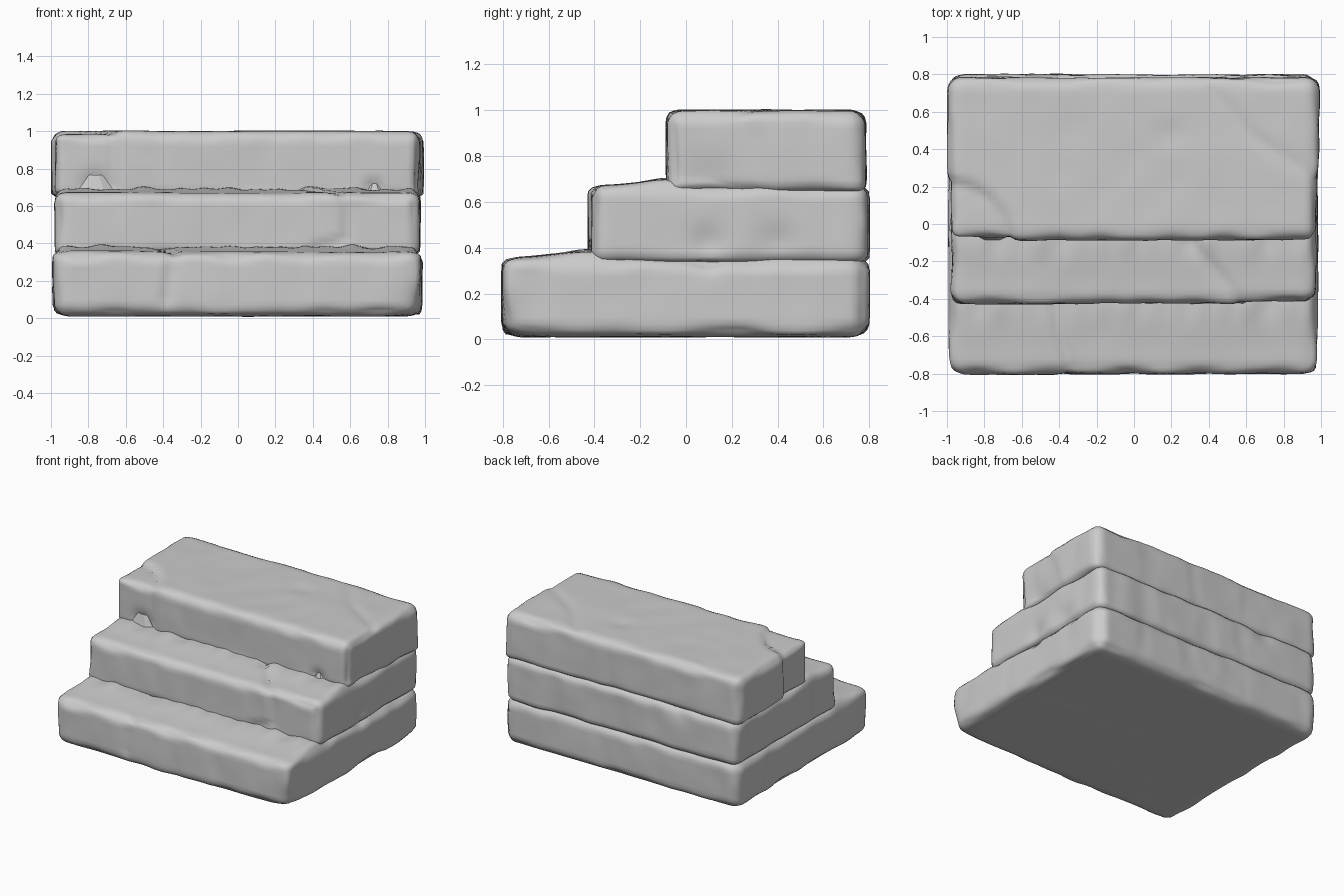
import bpy, bmesh, math
from mathutils import Vector, noise, geometry

if "Cube" in bpy.data.objects:
    bpy.data.objects.remove(bpy.data.objects["Cube"])

STEP = 0.028


def dist_to_path(p, path):
    best = 9.0
    for a, b in zip(path, path[1:]):
        q, t = geometry.intersect_point_line(p, a, b)
        q = a if t < 0 else b if t > 1 else q
        best = min(best, (p - q).length)
    return best


def soft(a, b, x):
    t = max(0.0, min(1.0, (x - a) / (b - a)))
    return t * t * (3 - 2 * t)


def slab(name, lo, hi, r, r_top, r_bottom, seed, tread=None, cracks=(), dents=(), drop=None):
    """Worn stone block: dense box, rounded, then weathered along its normals."""
    lo, hi = Vector(lo), Vector(hi)
    mid, half = (lo + hi) / 2, (hi - lo) / 2
    bm = bmesh.new()
    bmesh.ops.create_cube(bm, size=2)
    for v in bm.verts:
        v.co = Vector([mid[i] + v.co[i] * half[i] for i in range(3)])
    for axis in range(3):
        n = round((hi[axis] - lo[axis]) / STEP)
        no = Vector([float(i == axis) for i in range(3)])
        for k in range(1, n):
            co = mid.copy()
            co[axis] = lo[axis] + (hi[axis] - lo[axis]) * k / n
            bmesh.ops.bisect_plane(bm, geom=bm.verts[:] + bm.edges[:] + bm.faces[:],
                                   plane_co=co, plane_no=no)
    paths = [([Vector(c) for c in path], depth, width) for path, depth, width in cracks]
    off = Vector((seed * 7.3, seed * 3.1, seed * 5.7))
    for v in bm.verts:
        p = v.co.copy()
        rad = Vector((r, r, r_top if p.z > mid.z else r_bottom))
        inner = Vector([max(lo[i] + rad[i], min(hi[i] - rad[i], p[i])) for i in range(3)])
        u = Vector([(p[i] - inner[i]) / rad[i] for i in range(3)]).normalized()
        q = inner + Vector([u[i] * rad[i] for i in range(3)])
        nrm = Vector([u[i] / rad[i] for i in range(3)]).normalized()
        flat = max(abs(c) for c in nrm)
        # broad unevenness, with more chipping on the rounded edges
        edge = 1 - soft(0.75, 1.0, flat)
        push = 0.006 * noise.noise(q * 2.2 + off) + 0.003 * noise.noise(q * 6 + off)
        push += edge * 0.018 * noise.noise(q * 5 - off)
        side = 1 - abs(nrm.z)
        push -= side * 0.014 * max(0, noise.noise(Vector((q.x * 5, q.y * 5, q.z * 2)) + off * 2))
        if q.z < lo.z + 0.02 and lo.z < 0.1:
            push *= 0.4
        for path, depth, width in paths:
            push -= depth * math.exp(-(dist_to_path(q, path) / width) ** 2)
        for c, depth, width in dents:
            push -= depth * math.exp(-((q - Vector(c)).length / width) ** 2)
        if drop:
            push -= drop(q)
        q += nrm * push
        # exposed tread rises gently to the riser behind it
        if tread and nrm.z > 0:
            y0, y1, rise = tread
            q.z += rise * nrm.z * soft(y0, y1, q.y) * (1 - soft(y1 + 0.03, y1 + 0.15, q.y))
            near = math.exp(-((q.y - y1) / 0.08) ** 2)
            q.z += near * 0.022 * nrm.z * noise.noise(Vector((q.x * 9, 0, seed)))
        v.co = q
    bmesh.ops.recalc_face_normals(bm, faces=bm.faces)
    me = bpy.data.meshes.new(name)
    bm.to_mesh(me)
    bm.free()
    me.shade_smooth()
    ob = bpy.data.objects.new(name, me)
    bpy.context.collection.objects.link(ob)
    return ob


# bottom step, with a crack running over the tread and down the front
slab("bottom_step", (-0.99, -0.805, 0.01), (0.985, 0.80, 0.358), 0.085, 0.06, 0.07, 1,
     tread=(-0.75, -0.43, 0.025),
     cracks=[([(-0.43, -0.42, 0.36), (-0.39, -0.6, 0.36), (-0.34, -0.76, 0.35),
               (-0.36, -0.80, 0.26), (-0.38, -0.80, 0.1)], 0.016, 0.03)],
     dents=[((0.99, -0.8, 0.05), 0.03, 0.12), ((0.98, 0.1, 0.35), 0.02, 0.06)])

# middle step, right end of the front slightly set back behind its crack
slab("middle_step", (-0.98, -0.428, 0.33), (0.975, 0.80, 0.672), 0.075, 0.05, 0.045, 2,
     tread=(-0.38, -0.09, 0.02),
     cracks=[([(0.3, -0.09, 0.67), (0.46, -0.28, 0.67), (0.57, -0.42, 0.65),
               (0.585, -0.43, 0.55), (0.58, -0.43, 0.42), (0.42, -0.43, 0.37)], 0.017, 0.025)],
     dents=[((0.97, 0.1, 0.42), 0.02, 0.07), ((0.97, 0.4, 0.42), 0.018, 0.08),
            ((-0.5, 0.8, 0.66), 0.02, 0.08)],
     drop=lambda q: 0.012 * soft(0.58, 0.62, q.x) * (1 - soft(-0.42, -0.36, q.y)))


# top step, broken front left corner and a cracked right end
def top_drop(q):
    corner = soft(0.0, 0.04, 0.36 - math.hypot(q.x + 1.0, q.y + 0.12))
    right = soft(0.93, 0.98, q.x) * (1 - soft(0.22, 0.3, q.y + 0.3 * (q.z - 0.95)))
    return 0.018 * corner + 0.015 * right


arc = [(-1.0 + 0.35 * math.cos(a), -0.12 + 0.35 * math.sin(a), 0.99)
       for a in (0.1, 0.45, 0.8, 1.2, 1.55)]
slab("top_step", (-1.0, -0.088, 0.64), (0.992, 0.785, 1.0), 0.075, 0.06, 0.04, 3,
     cracks=[([(-0.66, -0.09, 0.7)] + arc + [(-1.0, 0.22, 0.65)], 0.015, 0.022),
             ([(0.42, 0.72, 1.0), (0.62, 0.48, 1.0), (0.97, 0.25, 0.98),
               (0.99, 0.32, 0.85), (0.99, 0.37, 0.67)], 0.009, 0.03)],
     dents=[((-0.76, -0.09, 0.70), 0.035, 0.07), ((0.73, -0.09, 0.69), 0.03, 0.045),
            ((0.2, 0.48, 1.0), 0.008, 0.07), ((0.99, 0.12, 0.69), 0.02, 0.1)],
     drop=top_drop)

# small broken fragments lodged under the top step
for i, (x, w, h) in enumerate([(-0.76, 0.11, 0.10), (0.73, 0.06, 0.06)]):
    bpy.ops.mesh.primitive_cone_add(vertices=7, radius1=1, radius2=0.35, depth=1,
                                    location=(x, -0.055, 0.665 + h / 2))
    ob = bpy.context.object
    ob.name = f"stone_fragment_{i + 1}"
    ob.scale = (w, 0.04, h)
